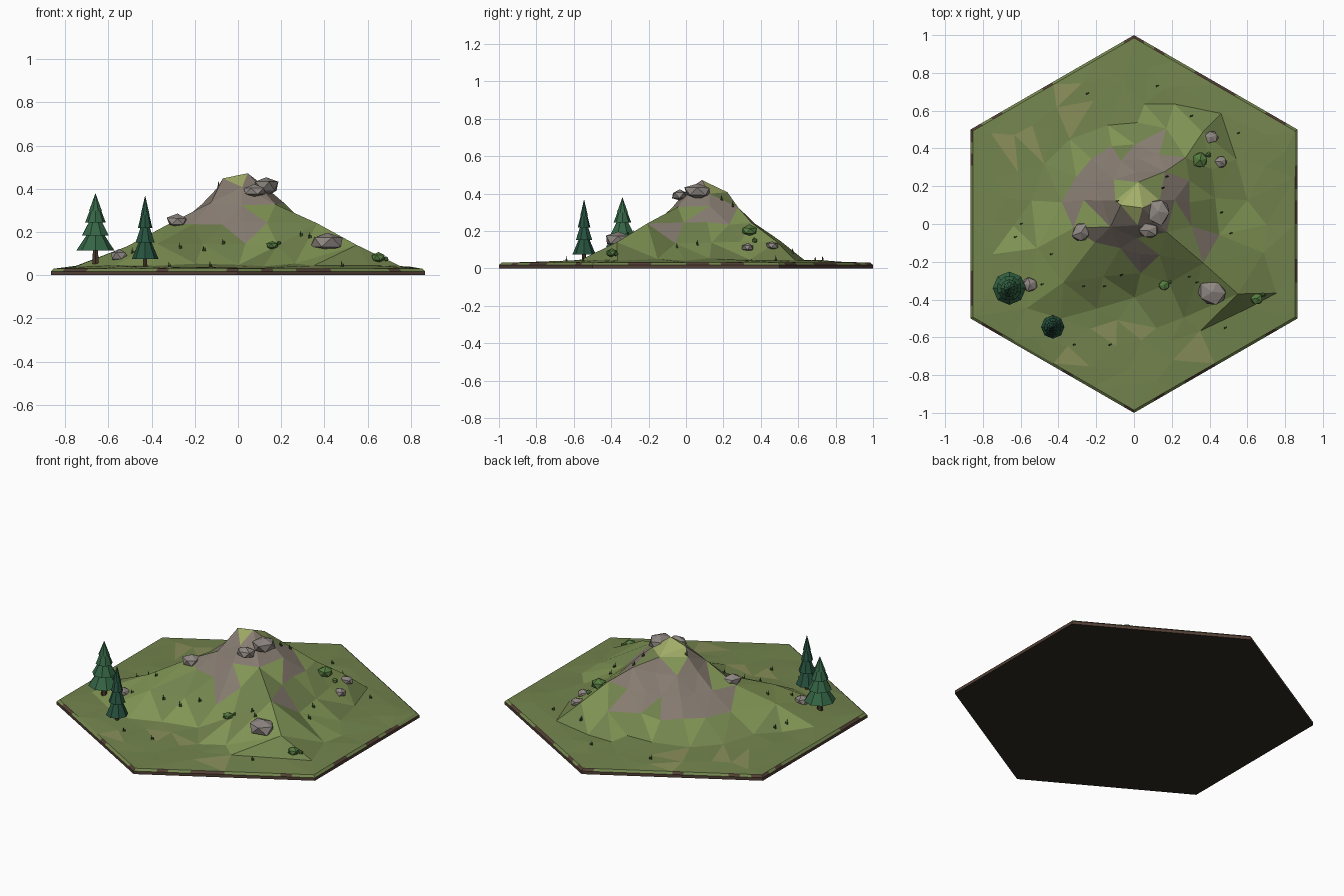
import bpy, bmesh, random
from math import sin, cos, pi, radians
from mathutils import Vector, Matrix
from mathutils.bvhtree import BVHTree
from mathutils.geometry import delaunay_2d_cdt

if "Cube" in bpy.data.objects:
    bpy.data.objects.remove(bpy.data.objects["Cube"])

rng = random.Random(4)


def material(name, *rgb):
    m = bpy.data.materials.new(name)
    m.diffuse_color = (*rgb, 1)
    m.use_nodes = True
    m.node_tree.nodes["Principled BSDF"].inputs["Base Color"].default_value = m.diffuse_color
    return m


GRASS = material("grass", .17, .23, .075)
LIGHT = material("light grass", .22, .30, .09)
DRY = material("dry grass", .25, .27, .10)
SUMMIT = material("summit grass", .36, .42, .14)
CLIFF = material("cliff", .24, .20, .165)
SOIL = material("soil", .085, .05, .035)
DARK = material("dark soil", .03, .024, .017)
STONE = material("stone", .27, .24, .22)
LEAF = material("leaf", .09, .20, .05)
PINE = material("pine", .035, .13, .06)
PINE2 = material("dark pine", .02, .085, .05)
BARK = material("bark", .07, .04, .025)
TUFT = material("tuft", .05, .08, .025)


def finish(bm, name, *mats):
    mesh = bpy.data.meshes.new(name)
    bm.to_mesh(mesh)
    bm.free()
    for m in mats:
        mesh.materials.append(m)
    ob = bpy.data.objects.new(name, mesh)
    bpy.context.collection.objects.link(ob)
    return ob


def hex_ring(radius, z, steps):
    corners = [Vector((radius * sin(i * pi / 3), radius * cos(i * pi / 3), z)) for i in range(6)]
    return [corners[i].lerp(corners[(i + 1) % 6], s / steps) for i in range(6) for s in range(steps)]


# Tile base: soil sides with a chipped bevel in alternating grass and earth
bm = bmesh.new()
rings = [[bm.verts.new(p) for p in hex_ring(r, z, 16)] for r, z in ((1, 0), (1, .018), (.985, .03))]
bm.faces.new(rings[0]).material_index = 1
for level, (a, b) in enumerate(zip(rings, rings[1:])):
    for i in range(len(a)):
        j = (i + 1) % len(a)
        f = bm.faces.new((a[j], a[i], b[i], b[j]))
        f.material_index = rng.choice((0, 2, 2)) if level else 0
bmesh.ops.recalc_face_normals(bm, faces=bm.faces)
finish(bm, "tile_base", SOIL, DARK, GRASS)

# Hill: contour radii around the summit, every 22.5 degrees from +x
CX, CY = .02, .12
CONTOURS = {
    .405: (.12, .12, .14, .13, .10, .10, .11, .12, .12, .13, .13, .12, .13, .14, .14, .13),
    .33: (.19, .20, .22, .20, .15, .16, .17, .18, .19, .24, .20, .17, .20, .20, .22, .19),
    .24: (.28, .30, .35, .28, .22, .23, .25, .26, .28, .38, .32, .27, .28, .30, .47, .32),
    .14: (.40, .42, .50, .42, .31, .32, .34, .36, .40, .60, .60, .43, .38, .46, .71, .48),
    .048: (.58, .58, .64, .54, .42, .44, .50, .52, .55, .80, .80, .62, .52, .66, .84, .72),
}
edge = hex_ring(.985, .03, 4)
points = edge + [Vector((.045, .085, .472)), Vector((-.07, .10, .448))]
for z, radii in CONTOURS.items():
    step = {.405: 4, .33: 2}.get(z, 1)
    for i in range(0, 16, step):
        a = radians(22.5 * i) + rng.uniform(-.05, .05)
        r = radii[i] * rng.uniform(.97, 1.03)
        points.append(Vector((CX + r * cos(a), CY + r * sin(a), z + rng.uniform(-.007, .007))))


def foot(x, y):
    """Clearance of a point outside the foot of the hill."""
    v = Vector((x - CX, y - CY))
    i = round(Vector((1, 0)).angle_signed(v, 0) * -8 / pi) % 16
    return v.length - CONTOURS[.048][i]


# Gentle meadow points between the hill and the edge
while len(points) < 125:
    x, y = rng.uniform(-.8, .8), rng.uniform(-.9, .9)
    if abs(y) + abs(x) * .577 < .92 and foot(x, y) > .07:
        if all((p.xy - Vector((x, y))).length > .09 for p in points):
            points.append(Vector((x, y, .032 + .012 * max(0, 1 - foot(x, y) / .35) + rng.uniform(0, .004))))
            continue
    if rng.random() < .0005:
        break

n = len(edge)
vs, _, fs, origin, _, _ = delaunay_2d_cdt([p.xy for p in points], [(i, (i + 1) % n) for i in range(n)], [], 1, 1e-6)
bm = bmesh.new()
verts = [bm.verts.new((v.x, v.y, points[o[0]].z if o else .03)) for v, o in zip(vs, origin)]
for f in fs:
    face = bm.faces.new([verts[i] for i in f])
    face.normal_update()
    if face.normal.z < 0:
        face.normal_flip()
    c = face.calc_center_median()
    steep, roll = face.normal.z, rng.random()
    if c.z > .405:
        face.material_index = 3
    elif steep < .76 and c.z > .1 and (roll < .75 or c.z > .2):
        face.material_index = 4
    elif c.z > .06:
        face.material_index = 1 if roll < .5 else 0
    elif roll < .06:
        face.material_index = 2
bm.normal_update()
tree = BVHTree.FromBMesh(bm)
finish(bm, "grassy_hill", GRASS, LIGHT, DRY, SUMMIT, CLIFF)


def ground(x, y):
    return tree.ray_cast(Vector((x, y, 2)), Vector((0, 0, -1)))[0].z


def blob(name, mat, x, y, size, lift, rough):
    """Faceted lump from a jittered icosphere, seated on the ground."""
    bm = bmesh.new()
    bmesh.ops.create_icosphere(bm, subdivisions=1, radius=1)
    for v in bm.verts:
        v.co *= rng.uniform(1 - rough, 1 + rough)
    bmesh.ops.rotate(bm, verts=bm.verts, matrix=Matrix.Rotation(rng.uniform(0, 6), 3, 'Z'))
    bmesh.ops.scale(bm, verts=bm.verts, vec=size)
    bmesh.ops.translate(bm, verts=bm.verts, vec=(x, y, ground(x, y) + lift))
    return finish(bm, name, mat)


# Rocks
for i, (x, y, sx, sy, sz, lift) in enumerate((
        (.13, .065, .06, .08, .045, .02), (.075, -.035, .055, .042, .03, .03),
        (-.28, -.045, .052, .058, .035, .01), (.415, -.36, .08, .07, .045, .01),
        (-.55, -.32, .045, .045, .035, .01), (.41, .46, .04, .035, .024, .008),
        (.46, .33, .035, .035, .024, .008))):
    blob(f"rock_{i}", STONE, x, y, (sx, sy, sz), lift, .14)

# Bushes, each with a small side clump
for i, (x, y, r) in enumerate(((.16, -.325, .03), (.35, .34, .045), (.65, -.395, .035))):
    blob(f"bush_{i}", LEAF, x, y, (r, r, r * .7), r * .4, .12)
    blob(f"bush_clump_{i}", LEAF, x + r, y + r * .6, (r * .35,) * 3, r * .2, .12)


def cone(bm, x, y, z, h, r1, r2, sides, spin=0):
    m = Matrix.Translation((x, y, z + h / 2)) @ Matrix.Rotation(spin, 4, 'Z')
    bmesh.ops.create_cone(bm, cap_ends=True, segments=sides, radius1=r1, radius2=r2, depth=h, matrix=m)


# Pine trees: trunk and four stacked skirts
def pine(name, x, y, radius, skirt_z, top, mat):
    z0 = ground(x, y) - .015
    bm = bmesh.new()
    cone(bm, x, y, z0, skirt_z - z0 + .06, radius * .2, radius * .12, 6)
    finish(bm, name + "_trunk", BARK)
    bm = bmesh.new()
    h = top - skirt_z
    for k, (start, height, r) in enumerate(((0, .40, 1), (.26, .34, .76), (.49, .29, .54), (.69, .31, .36))):
        cone(bm, x, y, skirt_z + start * h, height * h, radius * r, radius * (.2 if k < 3 else 0), 8, k * .4)
    finish(bm, name + "_foliage", mat)


pine("large_pine", -.66, -.34, .088, .115, .38, PINE)
pine("slim_pine", -.43, -.545, .062, .075, .37, PINE2)

# Grass tufts: tiny pairs of blades
bm = bmesh.new()
for x, y in ((-.25, .69), (.12, .73), (.30, .57), (.55, .48), (.46, .06), (.51, -.05), (.17, .25),
             (.15, .19), (-.09, .12), (-.60, 0), (-.63, -.07), (-.44, -.16), (-.49, -.32), (-.27, -.33),
             (-.16, -.33), (-.07, -.27), (.29, -.28), (.33, -.31), (.48, -.55), (-.32, -.64), (-.13, -.64)):
    z = ground(x, y) - .004
    cone(bm, x, y, z, .032, .006, 0, 4, rng.uniform(0, 3))
    cone(bm, x + .008, y + .003, z, .02, .005, 0, 4, rng.uniform(0, 3))
finish(bm, "grass_tufts", TUFT)
